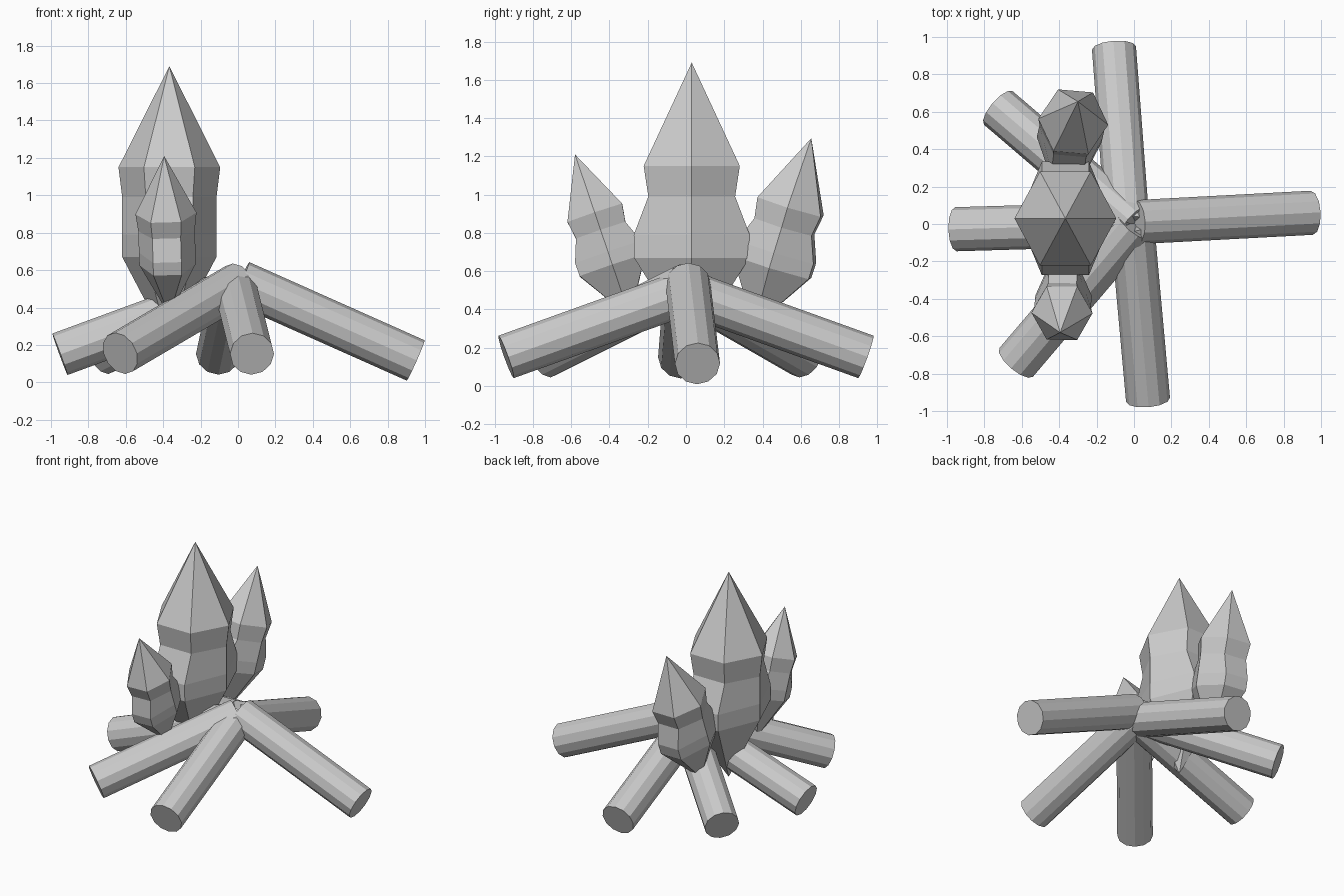
import bpy
import bmesh
import math
from mathutils import Matrix, Vector

old = bpy.data.objects.get("Cube")
if old:
    bpy.data.objects.remove(old, do_unlink=True)

grey = bpy.data.materials.new("plain_grey")
grey.use_nodes = True
colour = (0.6, 0.6, 0.6, 1)
grey.diffuse_color = colour
grey.node_tree.nodes["Principled BSDF"].inputs["Base Color"].default_value = colour


def add_object(name, bm):
    bmesh.ops.recalc_face_normals(bm, faces=bm.faces)
    mesh = bpy.data.meshes.new(name)
    bm.to_mesh(mesh)
    bm.free()
    mesh.materials.append(grey)
    obj = bpy.data.objects.new(name, mesh)
    bpy.context.collection.objects.link(obj)
    return obj


def frame(origin, direction, side=Vector((1, 0, 0))):
    """Matrix with z along direction and x as near as possible to side."""
    z = direction.normalized()
    x = (side - z * side.dot(z)).normalized()
    y = z.cross(x)
    return Matrix.Translation(origin) @ Matrix((x, y, z)).transposed().to_4x4()


def log(name, inner, outer, radius=0.118):
    a, b = Vector(inner), Vector(outer)
    bm = bmesh.new()
    bmesh.ops.create_cone(bm, cap_ends=True, segments=12, radius1=radius,
                          radius2=radius, depth=(b - a).length)
    side = (b - a).cross(Vector((0, 0, 1)))
    bm.transform(frame((a + b) / 2, b - a, side))
    add_object(name, bm)


# Flame profile: distance below the tip, x radius, y radius
RINGS = [(0.54, 0.272, 0.29), (0.70, 0.252, 0.262),
         (0.90, 0.252, 0.35), (1.02, 0.252, 0.348)]
LENGTH = 1.5


def flame(name, tip, axis, scale, twist=0):
    bm = bmesh.new()
    top = bm.verts.new((0, 0, 0))
    bottom = bm.verts.new((0, 0, -LENGTH))
    rings = []
    for drop, rx, ry in RINGS:
        angles = [i * math.tau / 6 for i in range(6)]
        rings.append([bm.verts.new((rx * math.cos(t), ry * math.sin(t), -drop))
                      for t in angles])
    for i in range(6):
        j = (i + 1) % 6
        bm.faces.new((top, rings[0][i], rings[0][j]))
        bm.faces.new((bottom, rings[-1][j], rings[-1][i]))
        for upper, lower in zip(rings, rings[1:]):
            bm.faces.new((upper[i], lower[i], lower[j], upper[j]))
    bm.transform(frame(Vector(tip), Vector(axis))
                 @ Matrix.Rotation(math.radians(twist), 4, "Z")
                 @ Matrix.Scale(scale, 4))
    add_object(name, bm)


# Logs leaning together at the centre
log("left_log", (0.012, 0.01, 0.535), (0.95, 0.06, 0.117))
log("right_log", (0.0, 0.0, 0.50), (-0.952, -0.028, 0.15))
log("front_log", (-0.01, 0.0, 0.49), (0.075, -0.94, 0.152))
log("back_log", (-0.035, 0.0, 0.49), (-0.107, 0.94, 0.152))
log("front_right_log", (0.0, 0.0, 0.525), (-0.63, -0.74, 0.155))
log("back_right_log", (0.0, 0.0, 0.51), (-0.725, 0.62, 0.155))

# Faceted flames: a tall one and two leaning outwards
flame("tall_flame", (-0.367, 0.03, 1.69), (0, 0, 1), 1)
flame("front_flame", (-0.395, -0.58, 1.21), (-0.01, -0.105, 0.31), 0.6)
flame("back_flame", (-0.3, 0.655, 1.295), (0.025, 0.11, 0.36), 0.69, -4)
